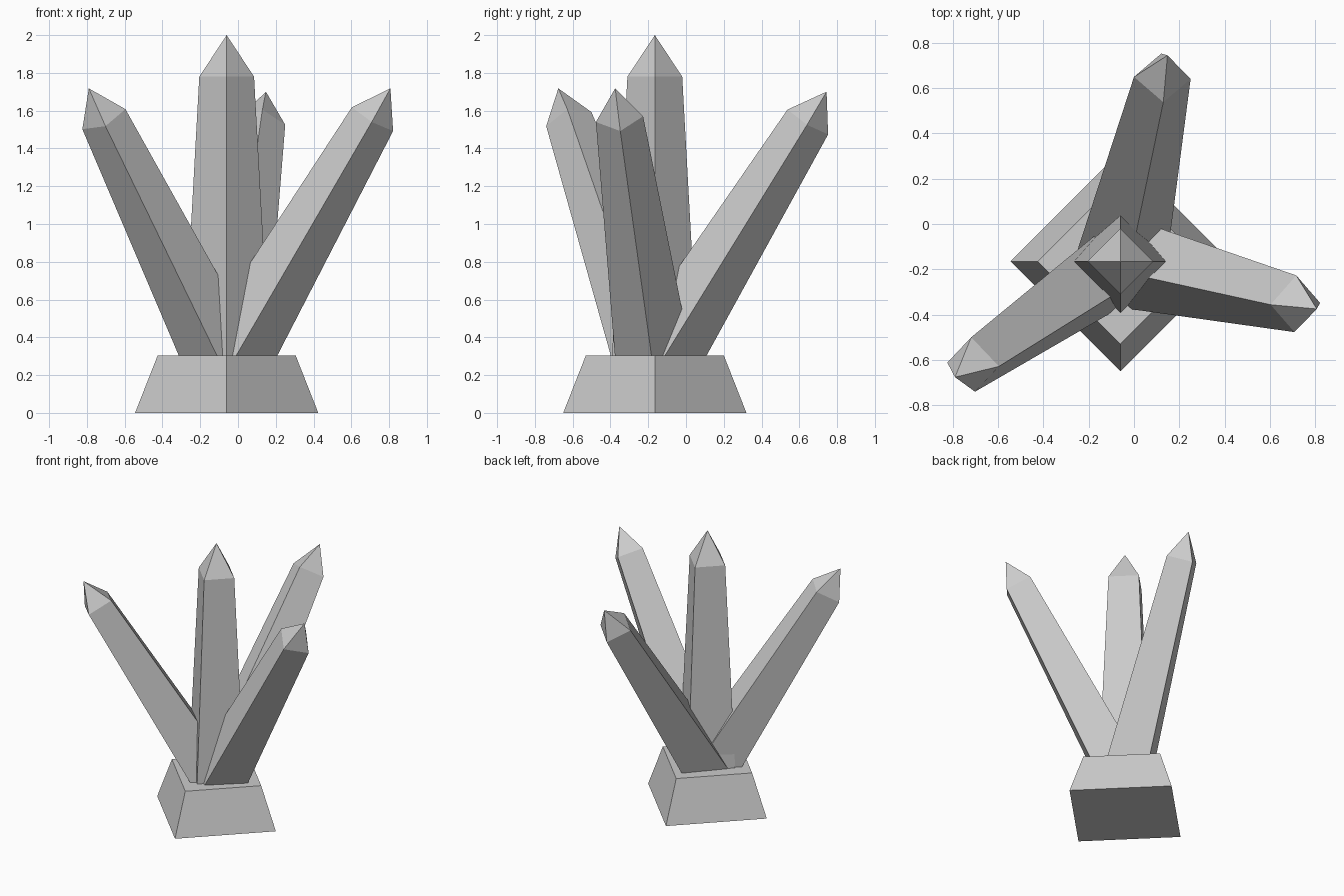
import bpy, bmesh, math
from mathutils import Vector

if "Cube" in bpy.data.objects:
    bpy.data.objects.remove(bpy.data.objects["Cube"])

stone = bpy.data.materials.new("pale grey stone")
stone.diffuse_color = (0.6, 0.6, 0.6, 1)
stone.use_nodes = True
stone.node_tree.nodes["Principled BSDF"].inputs["Base Color"].default_value = stone.diffuse_color

CENTRE = Vector((-0.06, -0.165, 0))


def stacked_rings(name, origin, direction, rings, tip=None):
    """Four-sided solid: rings of (distance, radius) along a direction, with an optional point."""
    turn = Vector((0, 0, 1)).rotation_difference(direction)
    bm = bmesh.new()
    loops = []
    for dist, radius in rings:
        loops.append([bm.verts.new(origin + turn @ Vector((
            radius * math.cos(i * math.pi / 2),
            radius * math.sin(i * math.pi / 2), dist))) for i in range(4)])
    bm.faces.new(loops[0][::-1])
    for low, high in zip(loops, loops[1:]):
        for i in range(4):
            j = (i + 1) % 4
            bm.faces.new((low[i], low[j], high[j], high[i]))
    if tip is None:
        bm.faces.new(loops[-1])
    else:
        point = bm.verts.new(origin + turn @ Vector((0, 0, tip)))
        for i in range(4):
            bm.faces.new((loops[-1][i], loops[-1][(i + 1) % 4], point))
    bmesh.ops.recalc_face_normals(bm, faces=bm.faces)
    mesh = bpy.data.meshes.new(name)
    bm.to_mesh(mesh)
    bm.free()
    mesh.materials.append(stone)
    obj = bpy.data.objects.new(name, mesh)
    bpy.context.collection.objects.link(obj)
    return obj


UP = Vector((0, 0, 1))

# Tapered pedestal
stacked_rings("pedestal", CENTRE, UP, [(0, 0.485), (0.305, 0.365)])

# Upright middle crystal
stacked_rings("middle_crystal", CENTRE, UP, [(0.15, 0.235), (1.78, 0.145)], tip=2.0)

# Three leaning crystals, each aimed from the pedestal at its shoulder centre
root = CENTRE + Vector((0, 0, 0.23))
shoulders = {
    "left_crystal": (-0.71, -0.62, 1.555),
    "right_crystal": (0.712, -0.352, 1.555),
    "back_crystal": (0.125, 0.645, 1.54),
}
for name, shoulder in shoulders.items():
    axis = Vector(shoulder) - root
    length = axis.length
    stacked_rings(name, root, axis.normalized(),
                  [(0, 0.205), (length, 0.126)], tip=length + 0.19)
